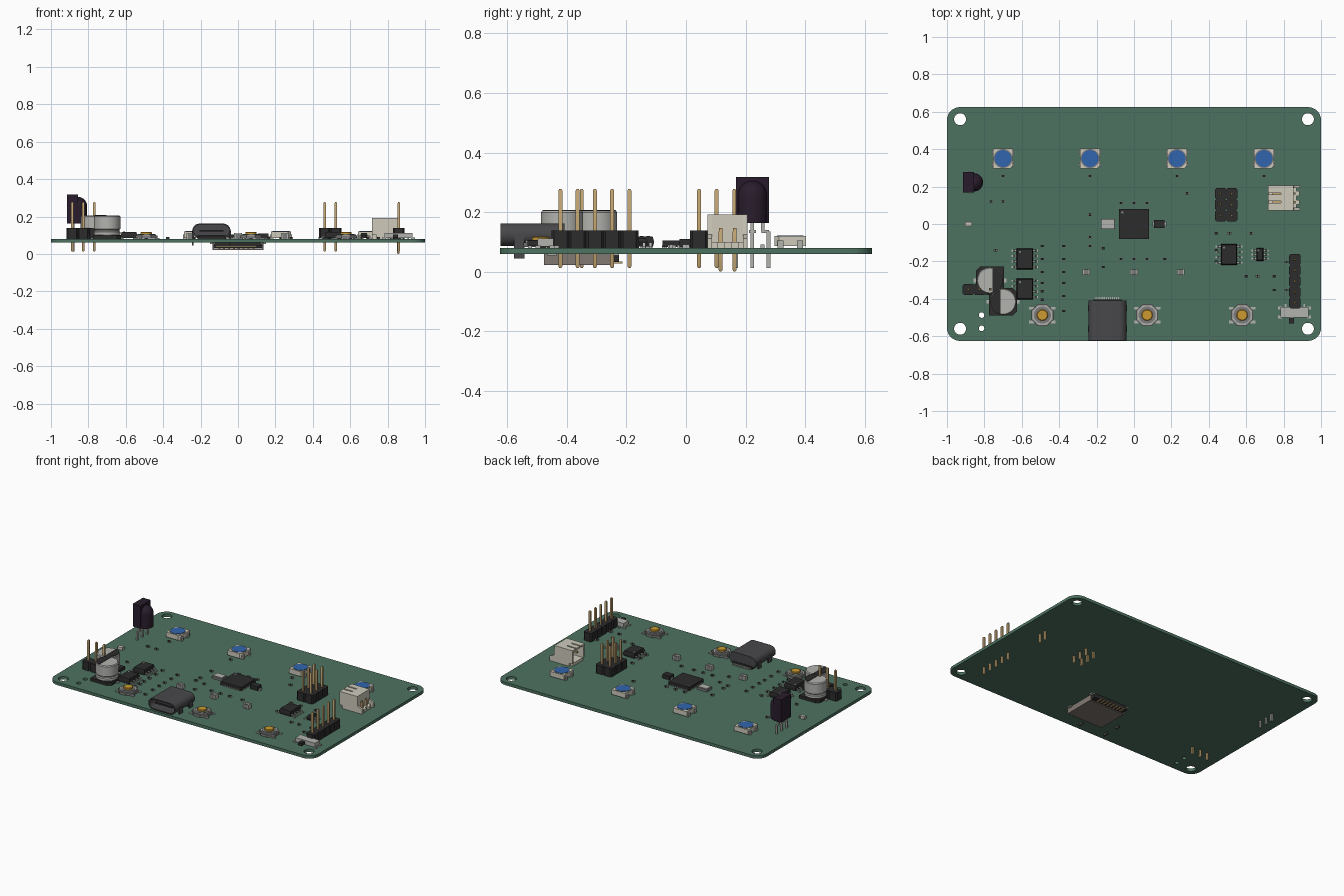
import bpy, bmesh
from math import sin, cos, pi, radians

if "Cube" in bpy.data.objects:
    bpy.data.objects.remove(bpy.data.objects["Cube"])

COLS = dict(green=(.075, .17, .12), black=(.025, .025, .025), dark=(.065, .065, .07), gold=(.55, .38, .17),
            metal=(.45, .45, .43), beige=(.62, .6, .5), blue=(.03, .13, .42), orange=(.6, .33, .03),
            grey=(.2, .2, .2), purple=(.022, .012, .025), shell=(.22, .19, .17))
MATS = {}
for n, c in COLS.items():
    MATS[n] = bpy.data.materials.new(n)
    MATS[n].diffuse_color = (*c, 1)
T = .08  # top of the board


def circle(x, y, r, n=24, a0=0.0, a1=2 * pi):
    full = a1 - a0 > 6.28
    return [(x + r * cos(a0 + (a1 - a0) * i / (n if full else n - 1)),
             y + r * sin(a0 + (a1 - a0) * i / (n if full else n - 1))) for i in range(n)]


class Part:
    """Collects coloured solids into one mesh object."""
    def __init__(self, name):
        self.name, self.bm, self.mats = name, bmesh.new(), []

    def loft(self, rings, mat):
        if mat not in self.mats:
            self.mats.append(mat)
        vs = [[self.bm.verts.new(p) for p in r] for r in rings]
        fs = [self.bm.faces.new(vs[0][::-1]), self.bm.faces.new(vs[-1])]
        n = len(vs[0])
        for a, b in zip(vs, vs[1:]):
            for i in range(n):
                j = (i + 1) % n
                fs.append(self.bm.faces.new((a[i], a[j], b[j], b[i])))
        for f in fs:
            f.material_index = self.mats.index(mat)
        return self

    def prism(self, pts, z0, z1, mat):
        return self.loft([[(x, y, z) for x, y in pts] for z in (z0, z1)], mat)

    def box(self, x, y, sx, sy, z0, z1, mat):
        a, b = sx / 2, sy / 2
        return self.prism([(x - a, y - b), (x + a, y - b), (x + a, y + b), (x - a, y + b)], z0, z1, mat)

    def turn(self, x, y, prof, mat, n=28):
        return self.loft([[(u, v, z) for u, v in circle(x, y, r, n)] for r, z in prof], mat)

    def side(self, pts, y0, y1, mat):
        return self.loft([[(x, y, z) for x, z in pts] for y in (y0, y1)], mat)

    def pin(self, x, y, z0, z1, w=.013, mat='gold'):
        def sq(s, z):
            return [(x - s, y - s, z), (x + s, y - s, z), (x + s, y + s, z), (x - s, y + s, z)]
        h = w / 2
        return self.loft([sq(h * .5, z0), sq(h, z0 + .006), sq(h, z1 - .006), sq(h * .5, z1)], mat)

    def done(self):
        bmesh.ops.recalc_face_normals(self.bm, faces=self.bm.faces[:])
        me = bpy.data.meshes.new(self.name)
        self.bm.to_mesh(me)
        for m in self.mats:
            me.materials.append(MATS[m])
        bpy.context.collection.objects.link(bpy.data.objects.new(self.name, me))


# board with rounded corners and drilled holes
cu = bpy.data.curves.new("board_outline", 'CURVE')
cu.dimensions, cu.fill_mode, cu.extrude = '2D', 'BOTH', .01
outline = []
for sx, sy, a in ((1, 1, 0), (-1, 1, pi / 2), (-1, -1, pi), (1, -1, 1.5 * pi)):
    outline += circle(sx * .93, sy * .555, .07, 9, a, a + pi / 2)
loops = [outline] + [circle(sx * .93, sy * .56, .032) for sx in (-1, 1) for sy in (-1, 1)]
loops += [circle(-.815, y, .015, 16) for y in (-.487, -.558)]
for pts in loops:
    sp = cu.splines.new('POLY')
    sp.points.add(len(pts) - 1)
    for p, (x, y) in zip(sp.points, pts):
        p.co = (x, y, 0, 1)
    sp.use_cyclic_u = True
tmp = bpy.data.objects.new("board_curve", cu)
bpy.context.collection.objects.link(tmp)
bpy.context.view_layer.update()
me = bpy.data.meshes.new_from_object(tmp.evaluated_get(bpy.context.evaluated_depsgraph_get()))
bpy.data.objects.remove(tmp)
board = bpy.data.objects.new("board", me)
board.location.z = .07
me.materials.clear()
me.materials.append(MATS['green'])
bpy.context.collection.objects.link(board)

# square lamps with blue lens
for k, x in enumerate((-.7, -.235, .23, .695)):
    p, y, h = Part(f"lamp_{k+1}"), .35, .053
    p.prism([(x - h, y - h), (x + h - .015, y - h), (x + h, y - h + .015), (x + h, y + h), (x - h, y + h)], .086, .119, 'beige')
    p.turn(x, y, [(.051, .118), (.051, .1205)], 'grey').turn(x, y, [(.045, .12), (.045, .122)], 'blue')
    for sx in (-1, 1):
        for dy in (-.033, .033):
            p.box(x + sx * .05, y + dy, .018, .02, T, .105, 'metal')
    p.done()

# infrared receiver
p = Part("infrared_receiver").box(-.885, .223, .058, .11, .163, .318, 'purple')
p.turn(-.856, .223, [(.049, .163), (.049, .256)] + [(.049 * cos(radians(a)), .256 + .049 * sin(radians(a))) for a in (15, 30, 45, 60, 75, 88)], 'purple')
for d in (-.054, 0, .054):
    p.box(-.88, .223 + d, .012, .012, .012, .135, 'metal')
    p.box(-.88, .223 + d * .8, .012, .024, .13, .14, 'metal').box(-.88, .223 + d * .65, .012, .012, .135, .17, 'metal')
p.done()


# pin headers
def header(name, xs, ys, z0):
    p = Part(name)
    for x in xs:
        for y in ys:
            h, c = .03, .008
            p.prism([(x - h, y - h + c), (x - h + c, y - h), (x + h - c, y - h), (x + h, y - h + c),
                     (x + h, y + h - c), (x + h - c, y + h), (x - h + c, y + h), (x - h, y + h - c)], T, .138, 'black')
            p.pin(x, y, z0, .278)
    p.done()


header("power_header", (-.886, -.827, -.768), (-.35,), .012)
header("programming_header", (.463, .523), (.044, .103, .162), .012)
header("serial_header", (.86,), [-.422 + .058 * i for i in range(5)], .012)

# can capacitors with a dark polarity mark
for k, (x, y, a) in enumerate(((-.77, -.302, -.5 * pi), (-.7, -.416, .5 * pi))):
    p, h, c, s = Part(f"can_capacitor_{k+1}"), .074, .022, 1 if k else -1
    p.prism([(x + s * u, y + v) for u, v in ((-h, -h), (h - c, -h), (h, -h + c), (h, h - c), (h - c, h), (-h, h))], T, .1, 'black')
    p.turn(x, y, [(.068, .1), (.071, .105), (.071, .118), (.066, .123), (.066, .128), (.071, .133), (.071, .199), (.066, .205)], 'metal', 32)
    p.prism(circle(x, y, .067, 17, a + .2, a + pi - .2), .2, .207, 'black')
    for e in (-1, 1):
        p.box(x + e * .074, y, .03, .02, T, .086, 'metal')
    p.done()


# small outline chips with gull-wing legs
def chip(name, x, y, sx, sy, n, top, pitch):
    p = Part(name)
    p.loft([[(x + u * a, y + v * b, z) for u, v in ((-1, -1), (1, -1), (1, 1), (-1, 1))]
            for a, b, z in ((sx/2 - .004, sy/2 - .004, .084), (sx/2, sy/2, .1), (sx/2 - .005, sy/2 - .005, top))], 'black')
    p.turn(x - sx * .3, y + sy * .33, [(.006, top - .002), (.006, top + .001)], 'grey', 12)
    for i in range(n):
        yy = y + (i - (n - 1) / 2) * pitch
        for s in (-1, 1):
            prof = [(0, .098), (.014, .098), (.02, .086), (.03, .086), (.03, T), (.016, T), (.01, .092), (0, .092)]
            p.side([(x + s * (sx / 2 - .003 + u), z) for u, z in prof], yy - .005, yy + .005, 'metal')
    p.done()


chip("driver_chip_1", -.583, -.186, .088, .112, 4, .118, .029)
chip("driver_chip_2", -.583, -.347, .088, .112, 4, .118, .029)
chip("memory_chip", .508, -.163, .088, .112, 4, .118, .029)
chip("regulator_chip", .674, -.163, .038, .068, 3, .112, .022)

# main processor, crystal and diode
p = Part("processor").box(0, 0, .158, .158, .082, .105, 'black')
p.turn(-.062, .062, [(.007, .104), (.007, .106)], 'grey', 12)
for i in range(8):
    t = -.056 + .016 * i
    for s in (-1, 1):
        p.box(t, s * .077, .008, .008, T, .087, 'metal').box(s * .077, t, .008, .008, T, .087, 'metal')
p.done()
p = Part("crystal").box(-.14, 0, .075, .056, T, .095, 'grey')
p.box(-.14, 0, .066, .047, .095, .1, 'metal').done()
p = Part("diode").box(.136, 0, .056, .044, .083, .11, 'black')
p.box(.136, 0, .074, .022, T, .092, 'metal').done()


# charging socket: hollow rounded shell with tongue and feet
def stadium(y, r, half=.064, x=-.142, z=.124):
    pts = circle(half, 0, r, 12, -pi / 2, pi / 2) + circle(-half, 0, r, 12, pi / 2, 1.5 * pi)
    return [(x + u, y, z + v) for u, v in pts]


p = Part("charging_socket")
p.loft([stadium(-.408, .038), stadium(-.622, .038), stadium(-.622, .031), stadium(-.44, .031)], 'dark')
p.box(-.142, -.52, .13, .16, .119, .129, 'black')
for s in (-1, 1):
    for y in (-.45, -.56):
        p.box(-.142 + s * .1, y, .008, .035, .045, .124, 'dark')
for i in range(12):
    p.box(-.203 + i * .011, -.402, .006, .026, T, .088, 'metal')
p.box(-.142, -.43, .15, .05, T, .1, 'black').done()

# push buttons
for k, x in enumerate((-.49, .07, .578)):
    p, y = Part(f"push_button_{k+1}"), -.487
    p.prism(circle(x, y, .064, 8, pi / 8, pi / 8 + 2 * pi), .082, .098, 'grey')
    p.prism(circle(x, y, .056, 8, pi / 8, pi / 8 + 2 * pi), .098, .104, 'metal')
    p.turn(x, y, [(.046, .103), (.046, .107)], 'grey').turn(x, y, [(.03, .104), (.03, .115), (.026, .118)], 'orange')
    for sx in (-1, 1):
        for sy in (-1, 1):
            p.box(x + sx * .058, y + sy * .037, .026, .014, T, .086, 'metal')
    p.done()

# battery socket, opening toward -x
p = Part("battery_socket")
wall = [(.716, .1), (.716, .192), (.852, .192), (.856, .125), (.888, .112), (.888, T), (.74, T), (.74, .1)]
for y0, y1 in ((.073, .087), (.192, .206)):
    p.side(wall, y0, y1, 'beige')
p.box(.795, .14, .15, .106, T, .1, 'beige').box(.838, .14, .028, .106, .1, .192, 'beige')
for y, w in ((.1, .026), (.14, .035), (.18, .026)):
    p.box(.77, y, .108, w, .18, .192, 'beige')
p.box(.805, .14, .04, .106, .18, .192, 'beige')
for y in (.116, .163):
    p.pin(.857, y, 0, .14, .013).box(.8, y, .12, .012, .134, .146, 'gold')
    p.box(.87, y, .03, .025, T, .1, 'beige')
p.done()

# slide switch
p = Part("slide_switch").box(.858, -.472, .148, .054, .084, .112, 'metal')
p.box(.842, -.51, .026, .046, .086, .104, 'black')
for dx in (-.05, .017, .05):
    p.box(.86 + dx, -.442, .01, .03, T, .087, 'metal')
for s in (-1, 1):
    for y in (-.45, -.497):
        p.box(.858 + s * .077, y, .02, .016, T, .087, 'metal')
p.done()

# memory card slot under the board
p = Part("card_slot").box(0, -.345, .262, .235, .042, .06, 'black')
p.box(0, -.37, .272, .215, .022, .029, 'shell').box(0, -.25, .262, .05, .032, .06, 'black')
for s in (-1, 1):
    p.box(s * .133, -.365, .007, .225, .022, .06, 'shell')
    for y in (-.45, -.24):
        p.box(s * .138, y, .026, .03, .054, .06, 'metal')
for i in range(8):
    p.box(-.1 + i * .026, -.235, .011, .045, .027, .034, 'gold')
p.box(-.01, -.4, .22, .14, .038, .042, 'gold').done()


# tiny chip resistors and capacitors, with metal ends
def chips(name, spots, l, w, h, mat):
    p = Part(name)
    for x, y in spots:
        p.box(x, y, l * .6, w, T, T + h, mat)
        for s in (-1, 1):
            p.box(x + s * l * .4, y, l * .2, w * 1.04, T, T + h * 1.04, 'metal')
    p.done()


chips("bulk_capacitors", [(x, -.257) for x in (-.255, 0, .25)], .042, .03, .03, 'grey')
chips("status_lamp", [(-.885, 0)], .038, .024, .018, 'beige')
small = [(-.765, .12), (-.7, .12), (.283, .165), (-.235, .05), (-.235, -.07), (-.235, -.118), (-.165, -.13), (-.165, -.23), (.165, -.187),
         (.44, -.05), (.51, -.05), (.625, -.05), (.44, -.14), (.44, -.2), (.6, -.28), (.66, -.28), (.75, -.28),
         (.75, -.353), (.815, -.203), (.815, -.353), (-.74, -.14)]
small += [(x, .257) for x in (-.7, -.235, .23, .695)]
small += [(x, y) for x in (-.07, 0, .07) for y in (.112, -.187)]
small += [(-.49, y) for y in (-.118, -.187, -.257, -.315, -.36, -.405)]
small += [(-.375, y) for y in (-.118, -.187, -.257, -.315, -.385, -.465)]
chips("chip_resistors", small, .02, .012, .01, 'black')

# smooth the round parts, keep edges sharp
bpy.ops.object.select_all(action='SELECT')
bpy.context.view_layer.objects.active = board
bpy.ops.object.shade_smooth_by_angle(angle=radians(30))

for m in bpy.data.materials:
    if m.users and not m.is_grease_pencil:
        m.use_nodes = True
        m.node_tree.nodes["Principled BSDF"].inputs["Base Color"].default_value = m.diffuse_color
